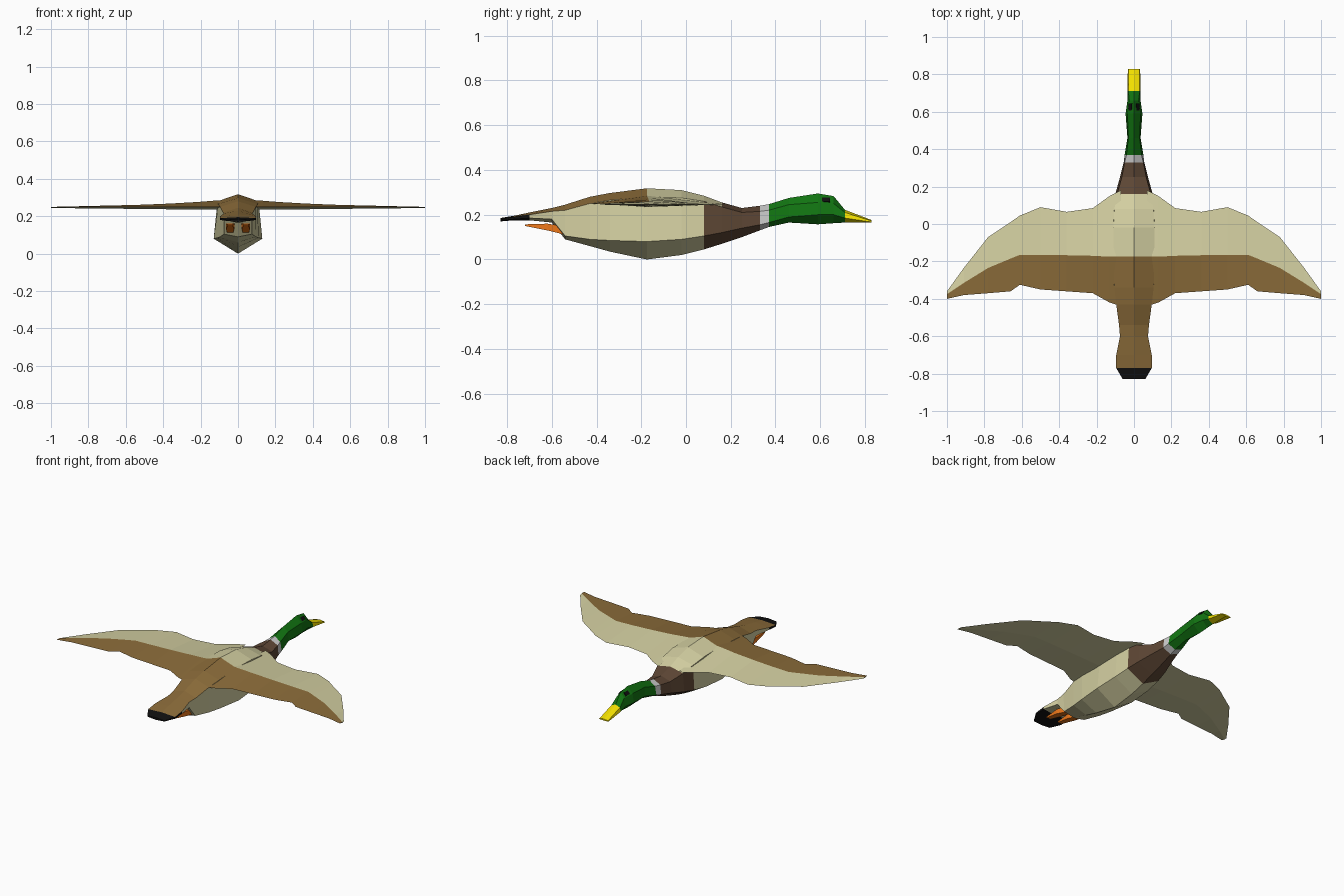
import bpy, bmesh
from mathutils import Matrix

if "Cube" in bpy.data.objects:
    bpy.data.objects.remove(bpy.data.objects["Cube"])


def material(name, r, g, b):
    m = bpy.data.materials.new(name)
    m.diffuse_color = (r, g, b, 1)
    m.use_nodes = True
    m.node_tree.nodes["Principled BSDF"].inputs["Base Color"].default_value = m.diffuse_color
    return m


CREAM = material("cream", .66, .63, .36)
TAN = material("tan", .26, .15, .042)
BROWN = material("dark_brown", .11, .062, .035)
GREEN = material("green", .006, .18, .006)
WHITE = material("pale_grey", .55, .55, .55)
YELLOW = material("yellow", .9, .75, .0)
ORANGE = material("orange", .87, .19, .01)
BLACK = material("black", .005, .005, .005)


def make(name, bm, mats, mirror=False):
    me = bpy.data.meshes.new(name)
    bm.to_mesh(me)
    bm.free()
    for m in mats:
        me.materials.append(m)
    ob = bpy.data.objects.new(name, me)
    bpy.context.collection.objects.link(ob)
    if mirror:
        ob.modifiers.new("mirror", 'MIRROR')
    return ob


def loft(name, rings, mats, pick=lambda seg, side: 0, start=False, end=False, mirror=False):
    """Skin a row of rings; pick(segment, side) gives the material slot."""
    bm = bmesh.new()
    vs = [[bm.verts.new(p) for p in r] for r in rings]
    n = len(rings[0])
    for s, (a, b) in enumerate(zip(vs, vs[1:])):
        for i in range(n):
            j = (i + 1) % n
            bm.faces.new((a[i], b[i], b[j], a[j])).material_index = pick(s, i)
    if start:
        bm.faces.new(vs[0])
    if end:
        bm.faces.new(vs[-1][::-1])
    return make(name, bm, mats, mirror)


# Six-sided sections from tail to bill: y, keel z, flank x z, shoulder x z, ridge z
SECTIONS = [
    (-.83, .17, .06, .175, .06, .18, .185),
    (-.77, .175, .095, .18, .095, .19, .195),
    (-.70, .175, .095, .185, .095, .2, .21),
    (-.60, .165, .075, .18, .075, .215, .23),
    (-.54, .09, .075, .105, .08, .22, .245),
    (-.43, .06, .095, .09, .095, .25, .28),
    (-.34, .035, .11, .085, .105, .265, .297),
    (-.175, 0, .13, .08, .11, .28, .318),
    (-.02, .02, .125, .09, .11, .275, .31),
    (.08, .045, .115, .105, .105, .26, .285),
    (.16, .07, .1, .12, .09, .235, .255),
    (.25, .1, .075, .14, .065, .21, .23),
    (.33, .13, .055, .155, .05, .215, .24),
    (.37, .145, .05, .165, .04, .22, .247),
    (.46, .165, .035, .19, .03, .245, .275),
    (.59, .157, .045, .2, .035, .255, .295),
    (.66, .162, .035, .2, .025, .25, .283),
    (.71, .165, .035, .185, .03, .21, .222),
    (.83, .165, .033, .167, .03, .172, .176),
]
RINGS = [[(0, y, k), (a, y, b), (c, y, d), (0, y, t), (-c, y, d), (-a, y, b)]
         for y, k, a, b, c, d, t in SECTIONS]
TOP = (2, 3)

# Body parts share the same run of sections
loft("tail", RINGS[0:3], [BLACK, TAN],
     lambda s, i: 1 if s == 1 and i in TOP else 0, start=True)
loft("body", RINGS[2:10], [CREAM, TAN], lambda s, i: 1 if s < 5 and i in TOP else 0)
loft("breast", RINGS[9:13], [BROWN, CREAM], lambda s, i: 1 if s == 0 and i in TOP else 0)
loft("collar", RINGS[12:14], [WHITE])
loft("head", RINGS[13:18], [GREEN])
loft("bill", RINGS[17:19], [YELLOW], end=True)

# Wings: x, leading y, middle y, trailing y, top z, underside z
WING = [
    (.07, .18, -.175, -.44, .287, .235),
    (.13, .15, -.175, -.42, .283, .235),
    (.22, .085, -.17, -.37, .276, .235),
    (.36, .065, -.167, -.36, .268, .237),
    (.50, .09, -.165, -.35, .262, .239),
    (.61, .045, -.165, -.325, .259, .24),
    (.66, .01, -.185, -.36, .258, .241),
    (.78, -.07, -.235, -.37, .255, .242),
    (.91, -.235, -.315, -.38, .252, .243),
    (1.0, -.36, -.375, -.40, .25, .245),
]
loft("wings", [[(x, l, .246), (x, m, u), (x, t, .25), (x, m, z)] for x, l, m, t, z, u in WING],
     [CREAM, TAN], lambda s, i: 1 if i == 2 else 0, end=True, mirror=True)

# Feet tucked under the tail: y, low z, high z, half width
FOOT = [(-.72, .15, .157, .014), (-.62, .13, .16, .022), (-.52, .105, .145, .014)]
loft("feet", [[(.042 - w, y, a), (.042 + w, y, a), (.042 + w, y, b), (.042 - w, y, b)]
              for y, a, b, w in FOOT], [ORANGE], start=True, end=True, mirror=True)

# Eyes lie on the sloping crown faces
bm = bmesh.new()
bmesh.ops.create_cube(bm, size=1, matrix=Matrix.Translation((.019, .625, .266))
                      @ Matrix.Rotation(.88, 4, 'Y') @ Matrix.Diagonal((.024, .036, .006, 1)))
make("eyes", bm, [BLACK], mirror=True)
